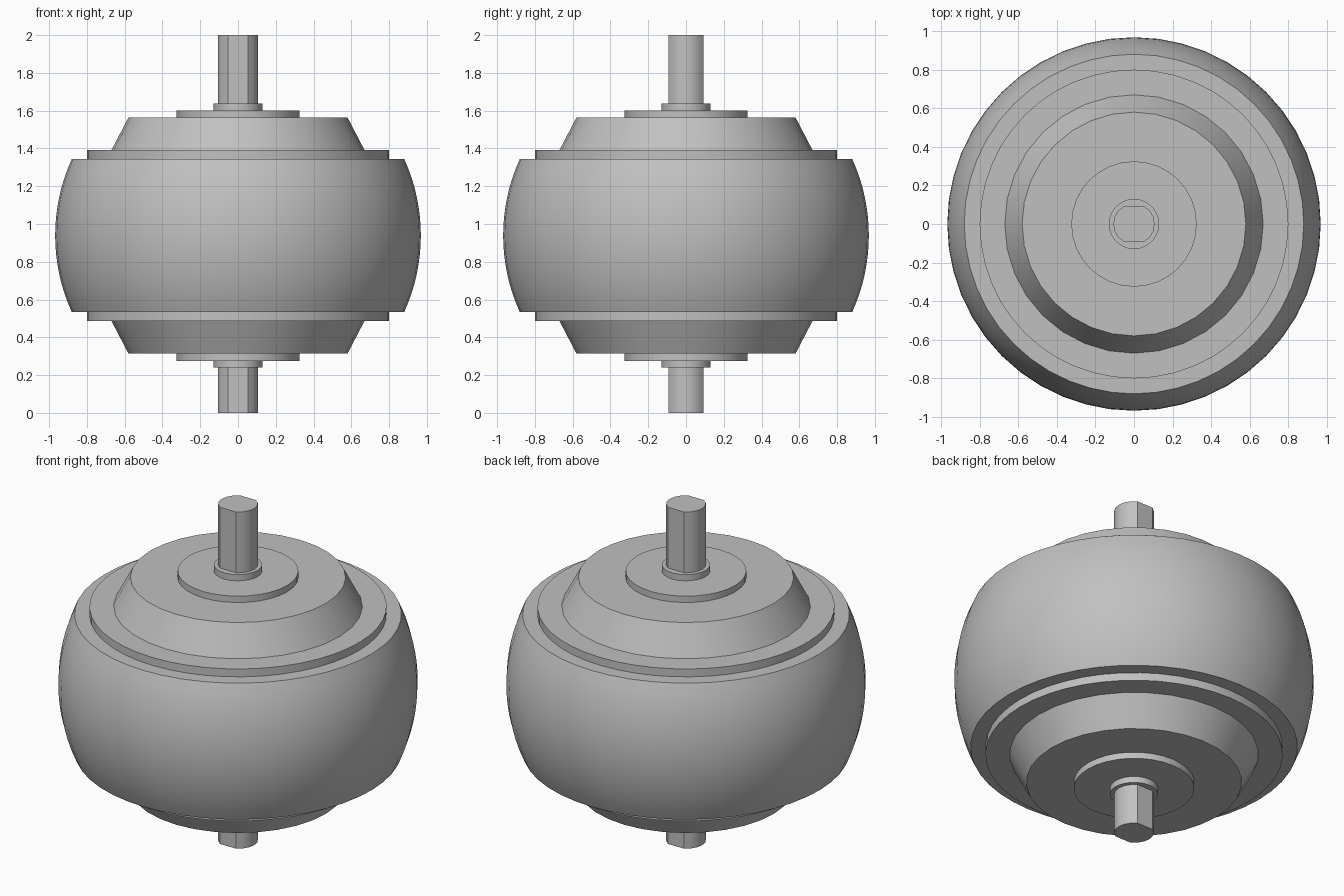
import bpy
import bmesh
from math import asin, sin, cos, pi
from mathutils import Vector

cube = bpy.data.objects.get("Cube")
if cube:
    bpy.data.objects.remove(cube)

grey = bpy.data.materials.new("plain grey")
grey.use_nodes = True
colour = (0.53, 0.53, 0.53, 1)
grey.diffuse_color = colour
grey.node_tree.nodes["Principled BSDF"].inputs["Base Color"].default_value = colour

MID = 0.939  # height of the wheel's middle plane


def finish(bm, name):
    bmesh.ops.recalc_face_normals(bm, faces=bm.faces)
    mesh = bpy.data.meshes.new(name)
    bm.to_mesh(mesh)
    bm.free()
    mesh.materials.append(grey)
    obj = bpy.data.objects.new(name, mesh)
    bpy.context.collection.objects.link(obj)
    bpy.ops.object.select_all(action='DESELECT')
    obj.select_set(True)
    bpy.context.view_layer.objects.active = obj
    bpy.ops.object.shade_smooth_by_angle(angle=pi / 7)
    return obj


def revolve(name, profile, steps):
    """Spin (radius, height) points round the z axis and cap open ends."""
    bm = bmesh.new()
    verts = [bm.verts.new((r, 0, z)) for r, z in profile]
    edges = [bm.edges.new(pair) for pair in zip(verts, verts[1:])]
    bmesh.ops.spin(bm, geom=verts + edges, cent=(0, 0, 0), axis=(0, 0, 1),
                   angle=2 * pi, steps=steps, use_merge=True)
    bmesh.ops.remove_doubles(bm, verts=bm.verts, dist=0.0005)
    bmesh.ops.holes_fill(bm, edges=[e for e in bm.edges if e.is_boundary], sides=0)
    return finish(bm, name)


# Tyre: crowned tread with flat sidewalls and a bore
half, shoulder, crown, bore = 0.405, 0.88, 0.968, 0.78
rise = crown - shoulder
radius = (half ** 2 + rise ** 2) / (2 * rise)
sweep = asin(half / radius)
rows = 16
tyre = [(bore, MID - half)]
for i in range(rows + 1):
    a = sweep * (2 * i / rows - 1)
    tyre.append((crown - radius + radius * cos(a), MID + radius * sin(a)))
tyre += [(bore, MID + half), tyre[0]]
revolve("tyre", tyre, 48)

# Stepped hub: rim ring, tapered boss, flange, all mirrored about the middle
rim = [(0.80, 0.452)]
boss = [(0.67, 0.452), (0.58, 0.625)]
flange = [(0.325, 0.625), (0.325, 0.663)]
collar = [(0.13, 0.663), (0.13, 0.70)]
for name, part, steps in (("rim_ring", rim, 48), ("tapered_boss", boss, 32),
                          ("flange", flange, 32), ("collar", collar, 24)):
    upper = [(r, MID + h) for r, h in part]
    lower = [(r, MID - h) for r, h in reversed(part)]
    revolve(name, lower + upper, steps)

# Axle: round bar with a flat on the front and back
bar, flat, arc_steps = 0.107, 0.093, 6
limit = asin(flat / bar)
bm = bmesh.new()
outline = []
for side in (0, pi):
    for i in range(arc_steps + 1):
        a = side + limit * (2 * i / arc_steps - 1)
        outline.append(bm.verts.new((bar * cos(a), bar * sin(a), 0)))
base = bm.faces.new(outline)
top = bmesh.ops.extrude_face_region(bm, geom=[base], use_keep_orig=True)["geom"]
bmesh.ops.translate(bm, vec=Vector((0, 0, 2)),
                    verts=[g for g in top if isinstance(g, bmesh.types.BMVert)])
finish(bm, "axle")
